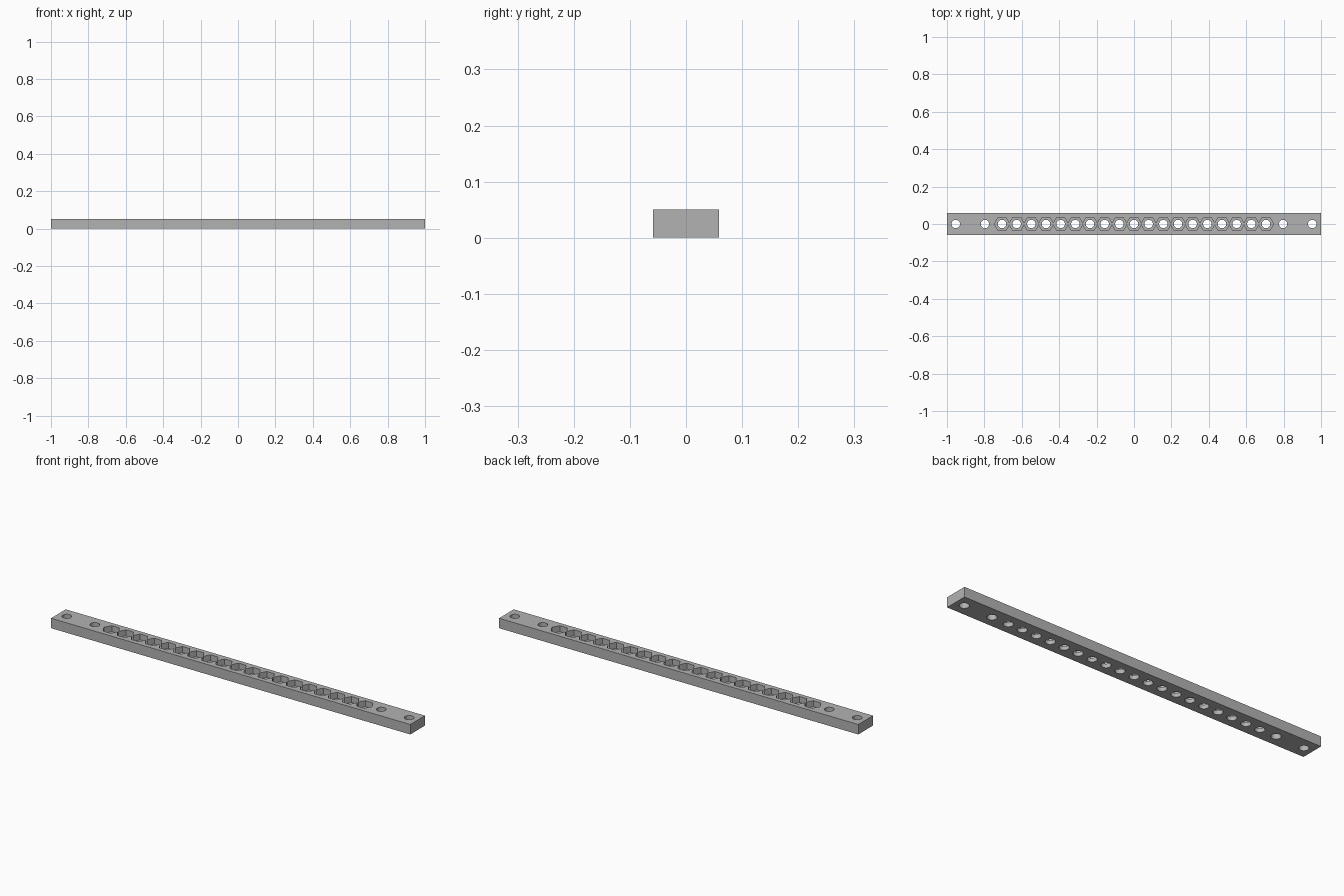
import bpy, bmesh, math
from mathutils import Matrix, Vector

cube = bpy.data.objects.get("Cube")
if cube:
    bpy.data.objects.remove(cube, do_unlink=True)

LENGTH, WIDTH, HEIGHT = 2.0, 0.117, 0.05
PITCH, SIDE_COUNT = 0.0784, 9        # pockets each side of the middle one
HEX_R, POCKET_FLOOR = 0.041, 0.02
HOLE_R = 0.0225
END_HOLES = (0.797, 0.953)

grey = bpy.data.materials.new("light grey")
grey.use_nodes = True
grey.diffuse_color = (0.45, 0.45, 0.45, 1)
grey.node_tree.nodes["Principled BSDF"].inputs["Base Color"].default_value = grey.diffuse_color


def make_object(name, bm):
    bmesh.ops.recalc_face_normals(bm, faces=bm.faces)
    mesh = bpy.data.meshes.new(name)
    bm.to_mesh(mesh)
    bm.free()
    mesh.materials.append(grey)
    obj = bpy.data.objects.new(name, mesh)
    bpy.context.collection.objects.link(obj)
    return obj


def cut(target, cutter):
    bpy.context.view_layer.objects.active = target
    mod = target.modifiers.new("cut", 'BOOLEAN')
    mod.operation, mod.solver, mod.object = 'DIFFERENCE', 'EXACT', cutter
    bpy.ops.object.modifier_apply(modifier=mod.name)
    bpy.data.objects.remove(cutter, do_unlink=True)


# Rectangular bar
bm = bmesh.new()
bmesh.ops.create_cube(bm, size=1, matrix=Matrix.Translation((0, 0, HEIGHT / 2))
                      @ Matrix.Diagonal((LENGTH, WIDTH, HEIGHT, 1)))
bar = make_object("perforated_bar", bm)

# Row of touching hexagonal nut pockets, cut from the top as one outline
centres = [i * PITCH for i in range(-SIDE_COUNT, SIDE_COUNT + 1)]
flat = HEX_R * math.sqrt(3) / 2
notch = (HEX_R - PITCH / 2) * math.sqrt(3)
upper = []
for x in centres:
    upper += [(x - HEX_R / 2, flat), (x + HEX_R / 2, flat)]
    if x != centres[-1]:
        upper.append((x + PITCH / 2, notch))
outline = ([(centres[0] - HEX_R, 0)] + upper + [(centres[-1] + HEX_R, 0)]
           + [(x, -y) for x, y in reversed(upper)])
bm = bmesh.new()
face = bm.faces.new([bm.verts.new((x, y, POCKET_FLOOR)) for x, y in outline])
top = bmesh.ops.extrude_face_region(bm, geom=[face])["geom"]
bmesh.ops.translate(bm, vec=Vector((0, 0, HEIGHT)),
                    verts=[g for g in top if isinstance(g, bmesh.types.BMVert)])
cut(bar, make_object("pocket_cutter", bm))

# Round holes through every pocket and at both ends
bm = bmesh.new()
for x in centres + [s * e for s in (-1, 1) for e in END_HOLES]:
    bmesh.ops.create_cone(bm, cap_ends=True, segments=24, radius1=HOLE_R, radius2=HOLE_R,
                          depth=HEIGHT * 3, matrix=Matrix.Translation((x, 0, HEIGHT / 2)))
cut(bar, make_object("hole_cutter", bm))

# Smooth hole walls, crisp edges
bpy.ops.object.select_all(action='DESELECT')
bar.select_set(True)
bpy.context.view_layer.objects.active = bar
bpy.ops.object.shade_smooth_by_angle(angle=math.radians(30))
